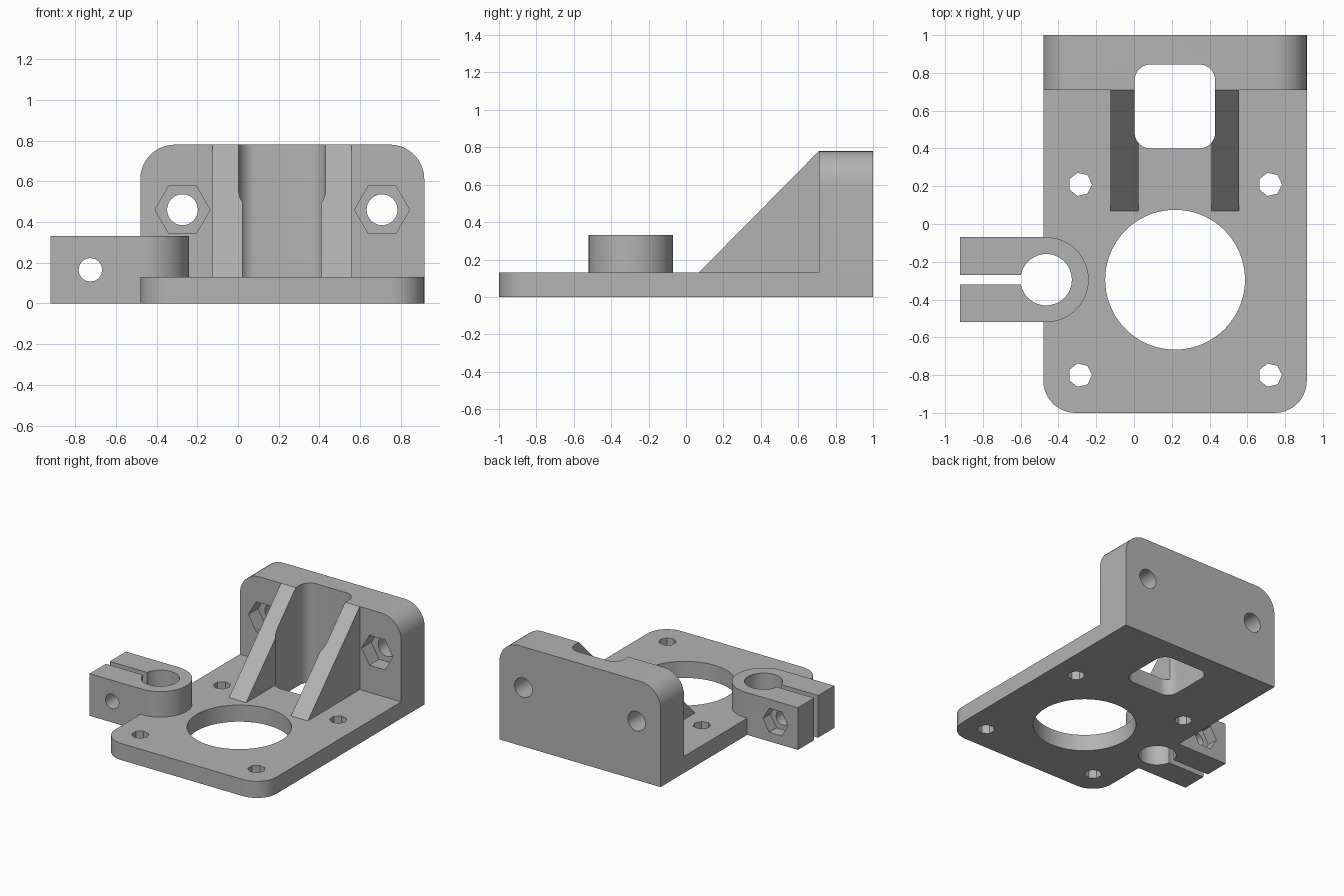
import bpy
import math
from mathutils import Vector

if "Cube" in bpy.data.objects:
    bpy.data.objects.remove(bpy.data.objects["Cube"], do_unlink=True)

grey = bpy.data.materials.new("plain grey")
grey.use_nodes = True
colour = (0.45, 0.45, 0.45, 1)
grey.diffuse_color = colour
grey.node_tree.nodes["Principled BSDF"].inputs["Base Color"].default_value = colour

# How a flat profile (u, v) and a depth w become x, y, z
AXES = {"z": lambda u, v, w: (u, v, w),
        "y": lambda u, v, w: (u, w, v),
        "x": lambda u, v, w: (w, u, v)}


def prism(name, profile, low, high, axis="z"):
    """Extrude a closed profile along an axis."""
    place = AXES[axis]
    n = len(profile)
    verts = [place(u, v, w) for w in (low, high) for u, v in profile]
    faces = [list(range(n))[::-1], list(range(n, 2 * n))]
    faces += [(i, (i + 1) % n, n + (i + 1) % n, n + i) for i in range(n)]
    if axis == "y":
        faces = [list(f)[::-1] for f in faces]
    mesh = bpy.data.meshes.new(name)
    mesh.from_pydata(verts, [], faces)
    mesh.materials.append(grey)
    obj = bpy.data.objects.new(name, mesh)
    bpy.context.collection.objects.link(obj)
    return obj


def circle(u, v, r, sides=48, turn=0.0):
    angles = [turn + math.tau * i / sides for i in range(sides)]
    return [(u + r * math.cos(a), v + r * math.sin(a)) for a in angles]


def rounded_rect(u0, v0, u1, v1, radii, steps=10):
    """Radii run from the low-low corner anticlockwise."""
    points = []
    corners = ((u0, v0, 1, 1), (u1, v0, -1, 1), (u1, v1, -1, -1), (u0, v1, 1, -1))
    for k, ((u, v, su, sv), r) in enumerate(zip(corners, radii)):
        if r == 0:
            points.append((u, v))
            continue
        for i in range(steps + 1):
            a = math.pi + math.pi / 2 * (k + i / steps)
            points.append((u + su * r + r * math.cos(a), v + sv * r + r * math.sin(a)))
    return points


def rect(u0, v0, u1, v1):
    return rounded_rect(u0, v0, u1, v1, (0, 0, 0, 0))


def combine(body, tool, operation):
    mod = body.modifiers.new(tool.name, "BOOLEAN")
    mod.operation, mod.solver, mod.object = operation, "EXACT", tool
    bpy.context.view_layer.objects.active = body
    bpy.ops.object.modifier_apply(modifier=mod.name)
    bpy.data.objects.remove(tool, do_unlink=True)


# Main dimensions
LEFT, RIGHT = -0.48, 0.915
MID = (LEFT + RIGHT) / 2
PLATE, TOP, WALL_Y = 0.13, 0.78, 0.71
WIN0, WIN1 = 0.003, 0.43
CLAMP = Vector((-0.465, -0.295))
BOLT_X, BOLT_Z = -0.725, 0.165

# Base plate with rounded front corners
bracket = prism("mounting_bracket",
                rounded_rect(LEFT, -1, RIGHT, 1, (0.17, 0.17, 0, 0)), 0, PLATE)

# Back wall with rounded top corners
parts = [prism("back_wall", rounded_rect(LEFT, 0, RIGHT, TOP, (0, 0, 0.17, 0.17)),
               WALL_Y, 1, "y")]

# Sloping ribs either side of the window
rib = [(0.068, 0.05), (0.8, 0.05), (0.8, TOP), (WALL_Y, TOP), (0.068, PLATE)]
parts.append(prism("right_rib", rib, -0.125, WIN0 + 0.02, "x"))
parts.append(prism("left_rib", rib, WIN1 - 0.02, 0.557, "x"))

# Split rod clamp with a round end
r = 0.225
parts.append(prism("rod_clamp", rounded_rect(-0.92, CLAMP.y - r, CLAMP.x + r, CLAMP.y + r,
                                             (0, r, r, 0), 16), 0, 0.33))
for part in parts:
    combine(bracket, part, "UNION")

# Window, motor opening, rod bore and clamp slot
cutters = [
    prism("window", rounded_rect(WIN0, 0.40, WIN1, 0.845, [0.085] * 4), -0.1, 1),
    prism("motor_opening", circle(MID, -0.295, 0.37, 72), -0.1, 1),
    prism("rod_bore", circle(*CLAMP, 0.136), -0.1, 1),
    prism("clamp_slot", rect(-1, -0.32, CLAMP.x, -0.27), -0.1, 1),
    prism("clamp_bolt_hole", circle(BOLT_X, BOLT_Z, 0.058, 16), -0.6, 0, "y"),
    prism("clamp_nut_trap", circle(BOLT_X, BOLT_Z, 0.108, 6), -0.16, 0, "y"),
]

# Plate screw holes, wall bolt holes and their nut traps, in mirrored pairs
for side in (-1, 1):
    for y in (-0.80, 0.21):
        cutters.append(prism("screw_hole", circle(MID + side * 0.503, y, 0.063, 7), -0.1, 0.3))
    x = MID + side * 0.49
    cutters.append(prism("wall_bolt_hole", circle(x, 0.46, 0.076, 24), 0.6, 1.1, "y"))
    cutters.append(prism("wall_nut_trap", circle(x, 0.46, 0.135, 6), 0.6, WALL_Y + 0.12, "y"))
for cutter in cutters:
    combine(bracket, cutter, "DIFFERENCE")

# Smooth curves, sharp edges
bpy.ops.object.select_all(action="DESELECT")
bracket.select_set(True)
bpy.context.view_layer.objects.active = bracket
bpy.ops.object.shade_smooth_by_angle(angle=math.radians(30))
